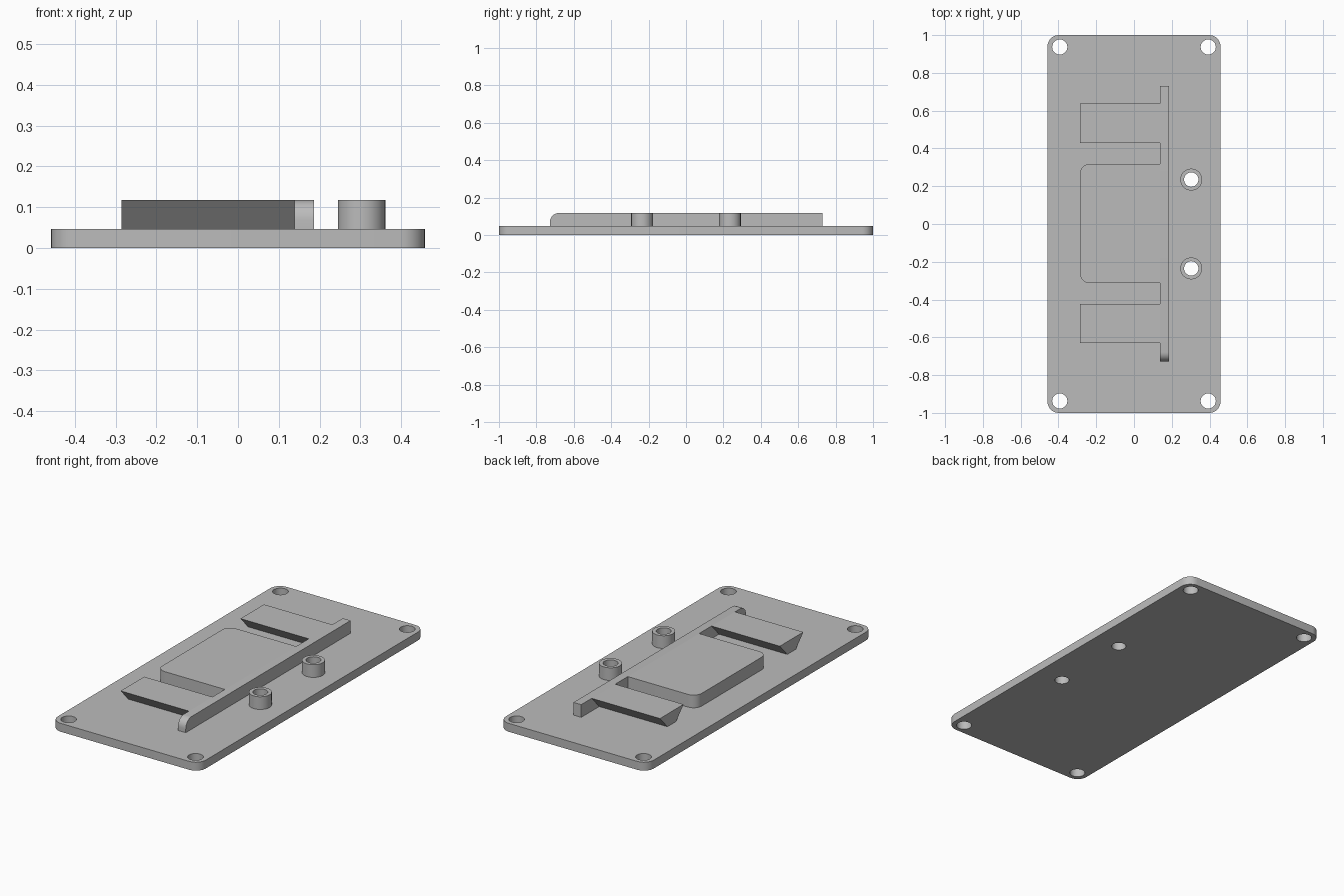
import bpy
import bmesh
from math import pi, cos, sin
from mathutils import Vector

default = bpy.data.objects.get("Cube")
if default:
    bpy.data.objects.remove(default, do_unlink=True)

PLATE_TOP, TOP = 0.047, 0.118

grey = bpy.data.materials.new("light grey")
grey.use_nodes = True
grey.diffuse_color = (0.5, 0.5, 0.5, 1)
grey.node_tree.nodes["Principled BSDF"].inputs["Base Color"].default_value = grey.diffuse_color


def rounded(corners, steps=8):
    """Outline from (u, v, radius) corners, counter-clockwise, square corners."""
    pts = []
    for i, (u, v, r) in enumerate(corners):
        p = Vector((u, v))
        if r == 0:
            pts.append(p)
            continue
        a = (Vector(corners[i - 1][:2]) - p).normalized() * r
        b = (Vector(corners[(i + 1) % len(corners)][:2]) - p).normalized() * r
        for k in range(steps + 1):
            t = k / steps * pi / 2
            pts.append(p + a * (1 - sin(t)) + b * (1 - cos(t)))
    return pts


def prism(name, outline, start, end, axis="z"):
    """Extrude an outline of (x, y) along z, or of (y, z) along x."""
    bm = bmesh.new()
    place = (lambda p, d: (p[0], p[1], d)) if axis == "z" else (lambda p, d: (d, p[0], p[1]))
    face = bm.faces.new([bm.verts.new(place(p, start)) for p in outline])
    ext = bmesh.ops.extrude_face_region(bm, geom=[face])
    moved = [g for g in ext["geom"] if isinstance(g, bmesh.types.BMVert)]
    bmesh.ops.translate(bm, verts=moved, vec=place((0, 0), end - start))
    bmesh.ops.recalc_face_normals(bm, faces=bm.faces)
    mesh = bpy.data.meshes.new(name)
    bm.to_mesh(mesh)
    bm.free()
    mesh.materials.append(grey)
    obj = bpy.data.objects.new(name, mesh)
    bpy.context.collection.objects.link(obj)
    return obj


def circle(x, y, r, sides=40):
    return [(x + r * cos(2 * pi * k / sides), y + r * sin(2 * pi * k / sides)) for k in range(sides)]


def drill(obj, x, y, r):
    cutter = prism("hole_cutter", circle(x, y, r), -0.1, 0.3)
    cutter.hide_render = True
    mod = obj.modifiers.new("hole", "BOOLEAN")
    mod.operation, mod.solver, mod.object = "DIFFERENCE", "EXACT", cutter
    bpy.context.view_layer.objects.active = obj
    bpy.ops.object.modifier_apply(modifier=mod.name)
    bpy.data.objects.remove(cutter, do_unlink=True)


# Base plate with rounded corners and corner screw holes
W, L, R = 0.458, 1.0, 0.06
plate = prism("base_plate", rounded([(-W, -L, R), (W, -L, R), (W, L, R), (-W, L, R)]), 0, PLATE_TOP)
for sx in (-1, 1):
    for sy in (-1, 1):
        drill(plate, sx * 0.393, sy * 0.937, 0.04)
parts = [plate]

# Hollow posts, with their bores running through the plate
for label, y in (("front", -0.235), ("back", 0.235)):
    post = prism(label + "_post", circle(0.303, y, 0.058), PLATE_TOP, TOP)
    for obj in (post, plate):
        drill(obj, 0.303, y, 0.038)
    parts.append(post)

# Long rail, rounded over at the front end
RAIL_IN, RAIL_OUT, ARM_END = 0.138, 0.186, -0.285
parts.append(prism("rail", rounded([(-0.728, PLATE_TOP, 0), (0.73, PLATE_TOP, 0), (0.73, TOP, 0),
                                    (-0.728, TOP, 0.05)]), RAIL_IN, RAIL_OUT, "x"))

# Dovetail arms, narrow at the foot
for label, y in (("front", -0.527), ("back", 0.533)):
    foot, head = 0.038, 0.104
    parts.append(prism(label + "_dovetail_arm",
                       [(y - foot, PLATE_TOP), (y + foot, PLATE_TOP), (y + head, TOP), (y - head, TOP)],
                       ARM_END, RAIL_IN, "x"))

# Central block, rounded on its free corners
parts.append(prism("centre_block", rounded([(ARM_END, -0.313, 0.05), (RAIL_IN, -0.313, 0),
                                            (RAIL_IN, 0.318, 0), (ARM_END, 0.318, 0.05)]), PLATE_TOP, TOP))

# Smooth the curved walls and keep the edges sharp
bpy.ops.object.select_all(action="DESELECT")
for obj in parts:
    obj.select_set(True)
bpy.context.view_layer.objects.active = plate
bpy.ops.object.shade_smooth_by_angle(angle=pi / 6)
